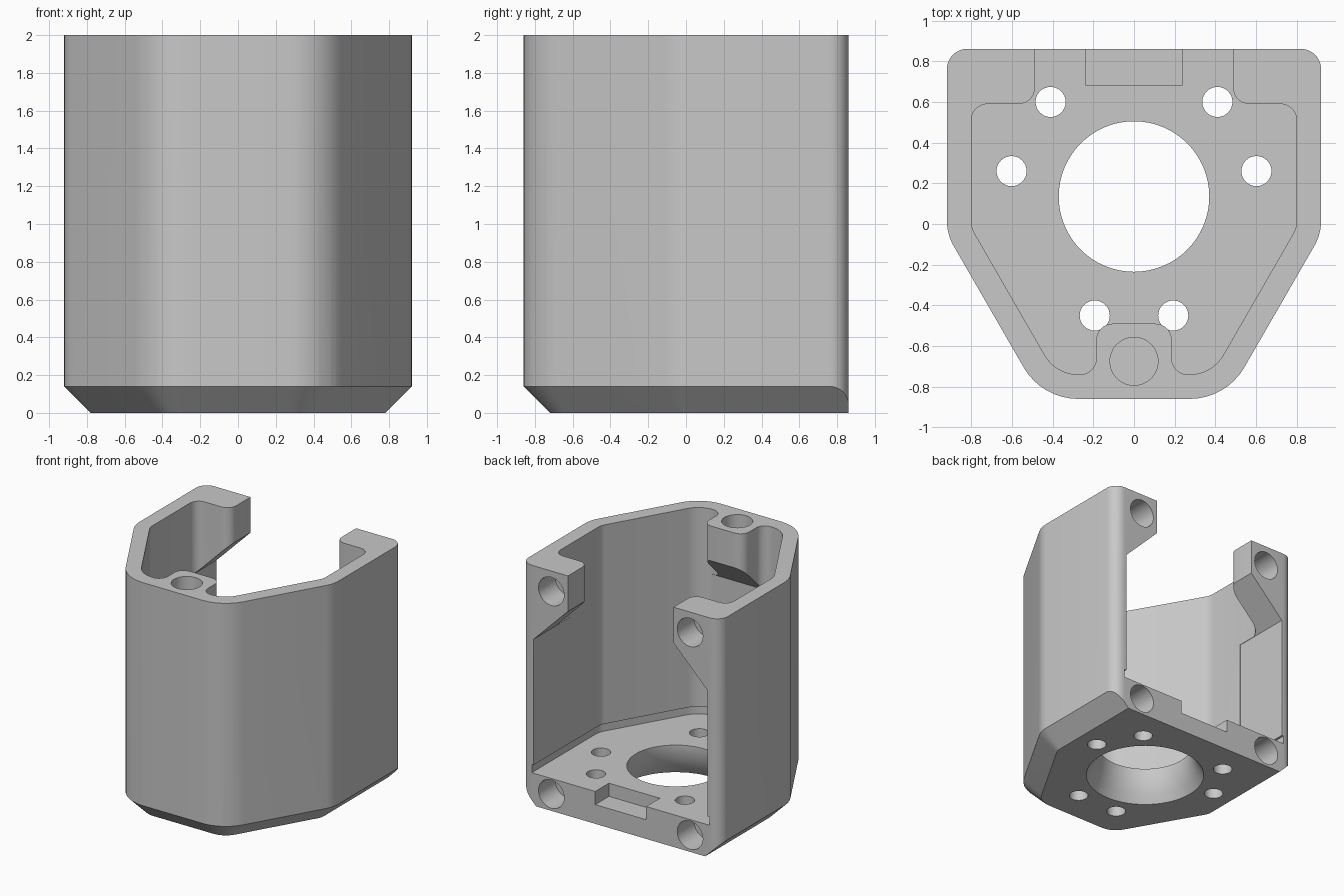
import bpy, bmesh, math
from mathutils import Vector

cube = bpy.data.objects.get("Cube")
if cube:
    bpy.data.objects.remove(cube, do_unlink=True)

grey = bpy.data.materials.new("plain grey")
grey.use_nodes = True
COLOUR = (0.58, 0.58, 0.58, 1)
grey.diffuse_color = COLOUR
grey.node_tree.nodes["Principled BSDF"].inputs["Base Color"].default_value = COLOUR

# Axis maps: a profile (a, b) pushed along c
ALONG_Z = lambda a, b, c: (a, b, c)
ALONG_Y = lambda a, b, c: (a, c, b)
ALONG_X = lambda a, b, c: (c, a, b)


def rounded(corners, steps=8):
    """Closed outline from (x, y, radius) corners."""
    pts = []
    for i, (x, y, r) in enumerate(corners):
        p = Vector((x, y))
        if r <= 0:
            pts.append(p)
            continue
        u = (Vector(corners[i - 1][:2]) - p).normalized()
        v = (Vector(corners[(i + 1) % len(corners)][:2]) - p).normalized()
        half = u.angle(v) / 2
        centre = p + (u + v).normalized() * (r / math.sin(half))
        start = p + u * (r / math.tan(half)) - centre
        end = p + v * (r / math.tan(half)) - centre
        sweep = math.pi - 2 * half
        for k in range(steps + 1):
            t = k / steps
            pts.append(centre + (start * math.sin((1 - t) * sweep)
                                 + end * math.sin(t * sweep)) / math.sin(sweep))
    return pts


def mirrored(half):
    return rounded(half + [(-x, y, r) for x, y, r in reversed(half)])


def shell_corners(d):
    """Right-hand front corners of the tapered outline, offset outward by d."""
    return [(0.453 + 0.577 * d, -0.86 - d, 0.31 + d),
            (0.92 + d, -0.05 - 0.268 * d, 0.25 + d)]


def circle(x, y, r, n=48):
    return [Vector((x + r * math.cos(k * math.tau / n), y + r * math.sin(k * math.tau / n)))
            for k in range(n)]


def loft(name, rings, axis=ALONG_Z):
    """Solid through rings of (outline, height)."""
    bm = bmesh.new()
    loops = [[bm.verts.new(axis(p[0], p[1], h)) for p in pts] for pts, h in rings]
    for lo, hi in zip(loops, loops[1:]):
        for i in range(len(lo)):
            bm.faces.new((lo[i - 1], lo[i], hi[i], hi[i - 1]))
    bm.faces.new(loops[0])
    bm.faces.new(loops[-1])
    bmesh.ops.recalc_face_normals(bm, faces=bm.faces[:])
    mesh = bpy.data.meshes.new(name)
    bm.to_mesh(mesh)
    bm.free()
    mesh.materials.append(grey)
    obj = bpy.data.objects.new(name, mesh)
    bpy.context.collection.objects.link(obj)
    return obj


def prism(name, pts, lo, hi, axis=ALONG_Z):
    return loft(name, [(pts, lo), (pts, hi)], axis)


def combine(tool, operation="DIFFERENCE"):
    bpy.context.view_layer.objects.active = housing
    mod = housing.modifiers.new(tool.name, "BOOLEAN")
    mod.operation, mod.solver, mod.object = operation, "EXACT", tool
    bpy.ops.object.modifier_apply(modifier=mod.name)
    bpy.data.objects.remove(tool, do_unlink=True)


FLOOR, BACK = 0.27, 0.861

# Outer body, with the lower rim chamfered on the front and sides
housing = prism("motor_housing", mirrored(shell_corners(0) + [(0.92, BACK, 0.1)]), 0, 2)
envelope = [(mirrored(shell_corners(d) + [(0.92 + d, 1.2, 0)]), z)
            for d, z in ((-0.19, -0.05), (0.16, 0.3), (0.16, 2.2))]
combine(loft("chamfer_envelope", envelope), "INTERSECT")

# Cavity that leaves the three screw bosses standing
cavity = [(0.185, -0.49, 0.08), (0.185, -0.74, 0.08)] + shell_corners(-0.12) + [
    (0.8, 0.59, 0.08), (0.487, 0.59, 0.08), (0.487, 1.2, 0)]
combine(prism("cavity", mirrored(cavity), 0.29, 2.2))

# Clear the space below the bosses, leaving sloped undersides
back_space = [(0.802, 0.3), (0.802, 1.388), (0.47, 1.72)]
back_space += [(-x, z) for x, z in reversed(back_space)]
combine(prism("back_opening", back_space, 0.35, 1.25, ALONG_Y))
front_space = [(-0.742, 0.31), (-0.742, 1.458), (-0.47, 1.73), (-0.3, 1.73), (-0.3, 0.31)]
combine(prism("front_space", front_space, -0.28, 0.28, ALONG_X))

# Shallow groove in the walls, down to the floor
groove = mirrored(shell_corners(-0.1) + [(0.82, 1.3, 0)])
combine(prism("floor_groove", groove, FLOOR, 0.34))

# Cable notch in the back edge of the floor
notch = [(-0.235, 0.68), (0.235, 0.68), (0.235, 1), (-0.235, 1)]
combine(prism("cable_notch", notch, 0.16, 0.5))

# Large flared bore and six small floor holes
flare = [(0.48, -0.02), (0.464, 0), (0.42, 0.07), (0.385, 0.15), (0.37, 0.24), (0.37, 0.5)]
combine(loft("centre_bore", [(circle(0, 0.135, r, 64), z) for r, z in flare]))
for side in (-1, 1):
    for x, y in ((0.41, 0.6), (0.602, 0.26), (0.193, -0.45)):
        combine(prism("floor_hole", circle(side * x, y, 0.074, 32), -0.1, 0.5))
    # Blind screw holes in the back face
    for z in (0.14, 1.83):
        combine(prism("back_screw_hole", circle(side * 0.64, z, 0.118), 0.64, 1.1, ALONG_Y))

# Blind screw hole in the front boss
combine(prism("front_screw_hole", circle(0, -0.675, 0.118), 1.74, 2.2))

bpy.ops.object.select_all(action="DESELECT")
housing.select_set(True)
bpy.context.view_layer.objects.active = housing
bpy.ops.object.shade_smooth_by_angle(angle=math.radians(25))
